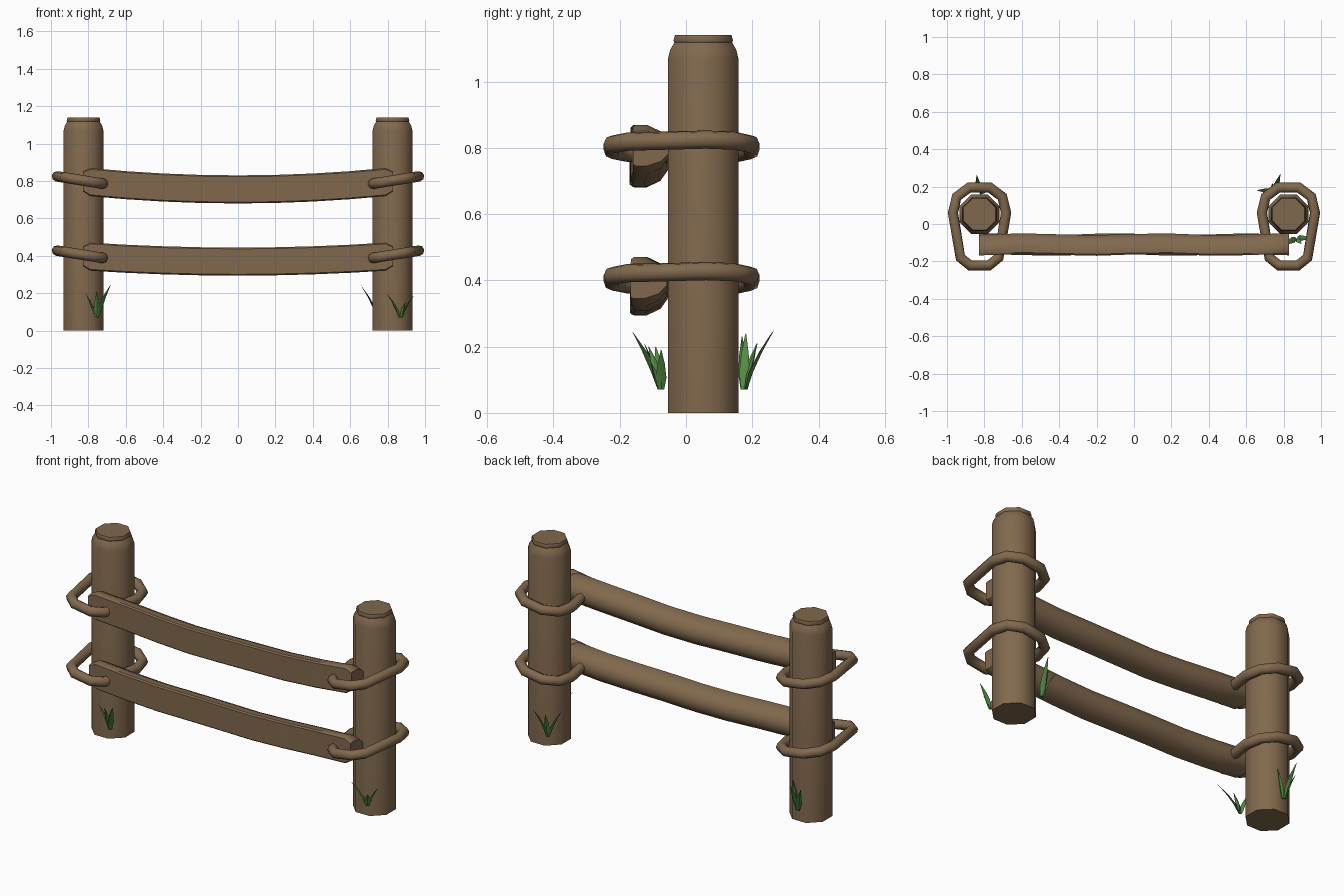
import bpy, bmesh, math
from mathutils import Vector

if "Cube" in bpy.data.objects:
    bpy.data.objects.remove(bpy.data.objects["Cube"])


def material(name, rgb):
    m = bpy.data.materials.new(name)
    m.diffuse_color = (*rgb, 1)
    m.use_nodes = True
    m.node_tree.nodes["Principled BSDF"].inputs["Base Color"].default_value = m.diffuse_color
    return m


WOOD = material("brown_wood", (0.22, 0.14, 0.075))
GRASS = material("grass_green", (0.09, 0.25, 0.06))


def finish(obj, mat, angle=40):
    obj.data.materials.clear()
    obj.data.materials.append(mat)
    bpy.ops.object.select_all(action='DESELECT')
    obj.select_set(True)
    bpy.context.view_layer.objects.active = obj
    bpy.ops.object.shade_smooth_by_angle(angle=math.radians(angle))


def add_rings(bm, rings):
    """Skin a row of equal-sized closed rings and cap both ends."""
    vr = [[bm.verts.new(p) for p in r] for r in rings]
    n = len(vr[0])
    for a, b in zip(vr, vr[1:]):
        for i in range(n):
            j = (i + 1) % n
            bm.faces.new((a[i], a[j], b[j], b[i]))
    bm.faces.new(vr[0][::-1])
    bm.faces.new(vr[-1])


def make(name, ring_sets, mat, angle=40):
    bm = bmesh.new()
    for rings in ring_sets:
        add_rings(bm, rings)
    bmesh.ops.recalc_face_normals(bm, faces=bm.faces)
    me = bpy.data.meshes.new(name)
    bm.to_mesh(me)
    bm.free()
    obj = bpy.data.objects.new(name, me)
    bpy.context.collection.objects.link(obj)
    finish(obj, mat, angle)


PX, PY = 0.826, 0.052  # post centre


# Octagonal posts with a tapered top and small cap
def post(name, x):
    prof = [(0.106, 0), (0.106, 1.07), (0.1, 1.095), (0.087, 1.118),
            (0.09, 1.124), (0.085, 1.14)]
    k = 1 / math.cos(math.pi / 8)
    rings = [[(x + r * k * math.cos((i + .5) * math.pi / 4),
               PY + r * k * math.sin((i + .5) * math.pi / 4), z)
              for i in range(8)] for r, z in prof]
    make(name, [rings], WOOD, 50)


# Sagging half-log rails: flat front, rounded back
def rail(name, z_mid, sag, phase):
    half = [(-.055, .068), (-.047, .075), (-.012, .075), (.03, .055), (.055, .02)]
    prof = half + [(y, -z) for y, z in reversed(half)]
    rings = []
    for x in (-.83, -.79, -.6, -.4, -.2, 0, .2, .4, .6, .79, .83):
        s = .7 if abs(x) > .8 else 1
        dy = .005 * math.sin(9 * x + phase)
        zc = z_mid + sag * (x / .8) ** 2
        rings.append([(x, -.11 + dy + y, zc + z * s) for y, z in prof])
    make(name, [rings], WOOD)


# Tilted egg-shaped rope loops tying rails to posts
def loop(name, side, z):
    right = [(.055, .195), (.122, .145), (.142, .06), (.102, -.18), (.05, -.222)]
    pts = right + [(-x, y) for x, y in reversed(right)]
    cu = bpy.data.curves.new(name, 'CURVE')
    cu.dimensions = '3D'
    cu.bevel_depth = 0.028
    cu.bevel_resolution = 2
    sp = cu.splines.new('POLY')
    sp.points.add(len(pts) - 1)
    for p, (x, y) in zip(sp.points, pts):
        p.co = (side * (PX + x), y, z + .16 * x, 1)
    sp.use_cyclic_u = True
    obj = bpy.data.objects.new(name, cu)
    bpy.context.collection.objects.link(obj)
    bpy.ops.object.select_all(action='DESELECT')
    obj.select_set(True)
    bpy.context.view_layer.objects.active = obj
    bpy.ops.object.convert(target='MESH')
    finish(bpy.context.view_layer.objects.active, WOOD, 50)


# Grass tufts: thin curved blades from one base
def tuft(name, base, tips):
    base = Vector(base)
    sets = []
    for t in tips:
        d = Vector(t) - base
        flat = Vector((d.x, d.y, 0))
        out = flat.normalized()
        across = Vector((-out.y, out.x, 0))
        rings = []
        for f, w in ((0, .009), (.3, .016), (.65, .011), (1, .001)):
            c = base + flat * f ** 1.4 + Vector((0, 0, d.z * f)) + out * .006
            rings.append([c + across * w, c + out * w * .4,
                          c - across * w, c - out * w * .4])
        sets.append(rings)
    make(name, sets, GRASS)


for label, s in (("left", -1), ("right", 1)):
    post(label + "_post", s * PX)
    loop(label + "_upper_rope", s, .802)
    loop(label + "_lower_rope", s, .405)

rail("upper_rail", .755, .04, 0.5)
rail("lower_rail", .369, .027, 2.5)

tuft("left_front_grass", (-.755, -.075, .07),
     [(-.81, -.09, .2), (-.755, -.12, .21), (-.685, -.157, .245)])
tuft("right_front_grass", (.87, -.075, .07),
     [(.80, -.11, .2), (.935, -.075, .19), (.89, -.1, .15)])
tuft("left_back_grass", (-.83, .175, .07),
     [(-.84, .255, .245), (-.87, .21, .21), (-.80, .17, .23)])
tuft("right_back_grass", (.75, .175, .07),
     [(.665, .18, .24), (.78, .26, .25), (.74, .21, .21)])
